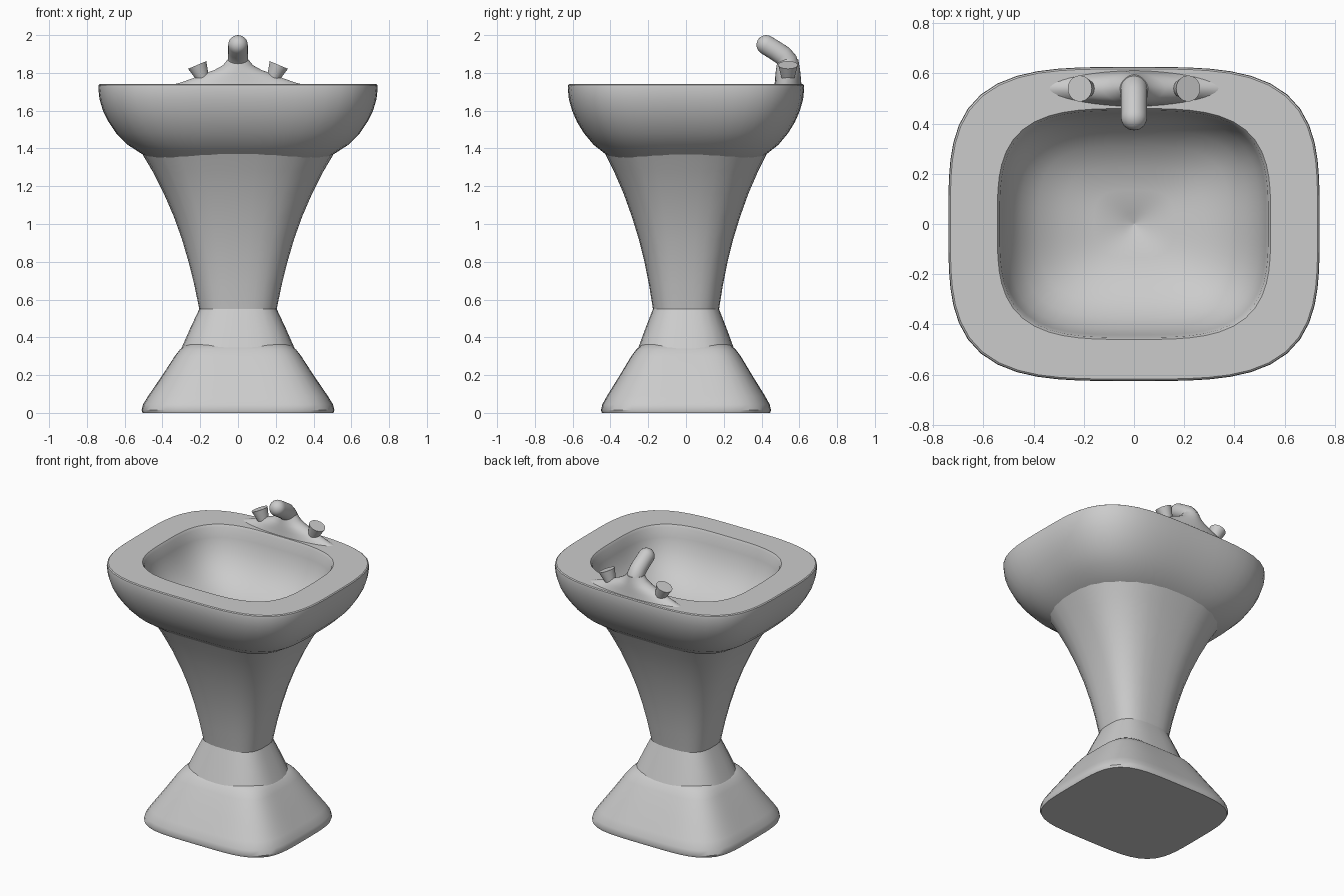
import bpy, bmesh, math
from mathutils import Vector

cube = bpy.data.objects.get("Cube")
if cube:
    bpy.data.objects.remove(cube, do_unlink=True)

ceramic = bpy.data.materials.new("grey ceramic")
ceramic.use_nodes = True
GREY = (0.6, 0.6, 0.6, 1)
ceramic.diffuse_color = GREY
ceramic.node_tree.nodes["Principled BSDF"].inputs["Base Color"].default_value = GREY


def finish(name, bm, angle=35):
    bmesh.ops.recalc_face_normals(bm, faces=bm.faces)
    mesh = bpy.data.meshes.new(name)
    bm.to_mesh(mesh)
    bm.free()
    mesh.materials.append(ceramic)
    ob = bpy.data.objects.new(name, mesh)
    bpy.context.collection.objects.link(ob)
    bpy.ops.object.select_all(action="DESELECT")
    ob.select_set(True)
    bpy.context.view_layer.objects.active = ob
    bpy.ops.object.shade_smooth_by_angle(angle=math.radians(angle))
    return ob


def skin(name, rings, caps=(True, True), angle=35):
    """Bridge a list of point rings into a surface."""
    bm = bmesh.new()
    loops = [[bm.verts.new(p) for p in ring] for ring in rings]
    n = len(loops[0])
    for a, b in zip(loops, loops[1:]):
        for i in range(n):
            j = (i + 1) % n
            bm.faces.new((a[i], a[j], b[j], b[i]))
    for use, loop in zip(caps, (loops[0], loops[-1])):
        if use:
            bm.faces.new(loop)
    return finish(name, bm, angle)


def rounded(z, hx, hy, power, cy=0, sides=64):
    """Superellipse ring: a rectangle with soft corners."""
    pts = []
    for i in range(sides):
        t = math.tau * i / sides
        c, s = math.cos(t), math.sin(t)
        r = (abs(c) ** power + abs(s) ** power) ** (-1 / power)
        pts.append((hx * r * c, cy + hy * r * s, z))
    return pts


# Basin: outer shell, flat rim, bowl and drain in one profile (z, half x, half y)
outer = [(1.30, .36, .30), (1.365, .50, .42), (1.42, .585, .49), (1.48, .645, .54),
         (1.54, .685, .577), (1.60, .715, .603), (1.66, .733, .62), (1.72, .74, .626),
         (1.735, .738, .624), (1.74, .732, .618)]
bowl = [(1.74, .545, .46), (1.725, .535, .452), (1.66, .525, .442), (1.58, .498, .418),
        (1.50, .448, .372), (1.44, .38, .31), (1.39, .28, .23), (1.36, .16, .135)]
rings = [rounded(z, x, y, 3.6) for z, x, y in outer]
rings += [rounded(z, x, y, 3.4) for z, x, y in bowl]
rings += [rounded(z, r, r, 2) for z, r in ((1.35, .047), (1.325, .004))]
skin("basin", rings)

# Pedestal column flaring up into the basin
column = [(.55, .205, .175), (.68, .232, .196), (.80, .262, .22), (.92, .297, .25),
          (1.04, .34, .287), (1.16, .392, .33), (1.28, .453, .382), (1.385, .515, .435)]
skin("pedestal_column", [rounded(z, x, y, 2.9, sides=32) for z, x, y in column], (True, False))

# Skirt between column and foot
skirt = [(.33, .305, .258), (.45, .252, .214), (.55, .205, .175)]
skin("pedestal_skirt", [rounded(z, x, y, 2.9, sides=32) for z, x, y in skirt])

# Foot
foot = [(0, .505, .445), (.015, .51, .45), (.045, .503, .443), (.09, .475, .418), (.20, .40, .35),
        (.30, .335, .29), (.335, .308, .264), (.36, .275, .235), (.375, .225, .19)]
skin("foot", [rounded(z, x, y, 4.2) for z, x, y in foot])

# Tap body: long lens that rises to a neck in the middle
body = [(1.735, .355, .072), (1.75, .30, .07), (1.775, .23, .068), (1.795, .18, .066),
        (1.815, .125, .064), (1.84, .08, .06), (1.87, .056, .055)]
skin("tap_body", [rounded(z, x, y, 1.8, cy=.54, sides=48) for z, x, y in body])

# Spout: tube along a bent path with a rounded tip (y, z, radius)
path = [(.545, 1.77, .058), (.545, 1.83, .056), (.536, 1.865, .054), (.512, 1.893, .053),
        (.47, 1.92, .052), (.425, 1.948, .052)]
pts = [Vector((0, y, z)) for y, z, _ in path]
radii = [r for _, _, r in path]
tip_dir = (pts[-1] - pts[-2]).normalized()
tip, tip_r = pts[-1], radii[-1]
for k in range(1, 6):
    a = math.radians(17 * k)
    pts.append(tip + tip_dir * tip_r * math.sin(a))
    radii.append(tip_r * math.cos(a))
rings = []
for i, (p, r) in enumerate(zip(pts, radii)):
    d = (pts[min(i + 1, len(pts) - 1)] - pts[max(i - 1, 0)]).normalized()
    side = Vector((1, 0, 0))
    up = d.cross(side)
    rings.append([p + r * (math.cos(t) * side + math.sin(t) * up)
                  for t in (math.tau * k / 24 for k in range(24))])
skin("tap_spout", rings)

# Tap knobs: flared cones leaning outwards
for label, sx in (("left", 1), ("right", -1)):
    axis = Vector((sx * .39, 0, .92)).normalized()
    top = Vector((sx * .216, .54, 1.842))
    bm = bmesh.new()
    bmesh.ops.create_cone(bm, cap_ends=True, segments=24, radius1=.033, radius2=.052, depth=.08)
    bmesh.ops.rotate(bm, verts=bm.verts, matrix=axis.to_track_quat("Z", "Y").to_matrix())
    bmesh.ops.translate(bm, verts=bm.verts, vec=top - axis * .04)
    finish(label + "_tap_knob", bm)
